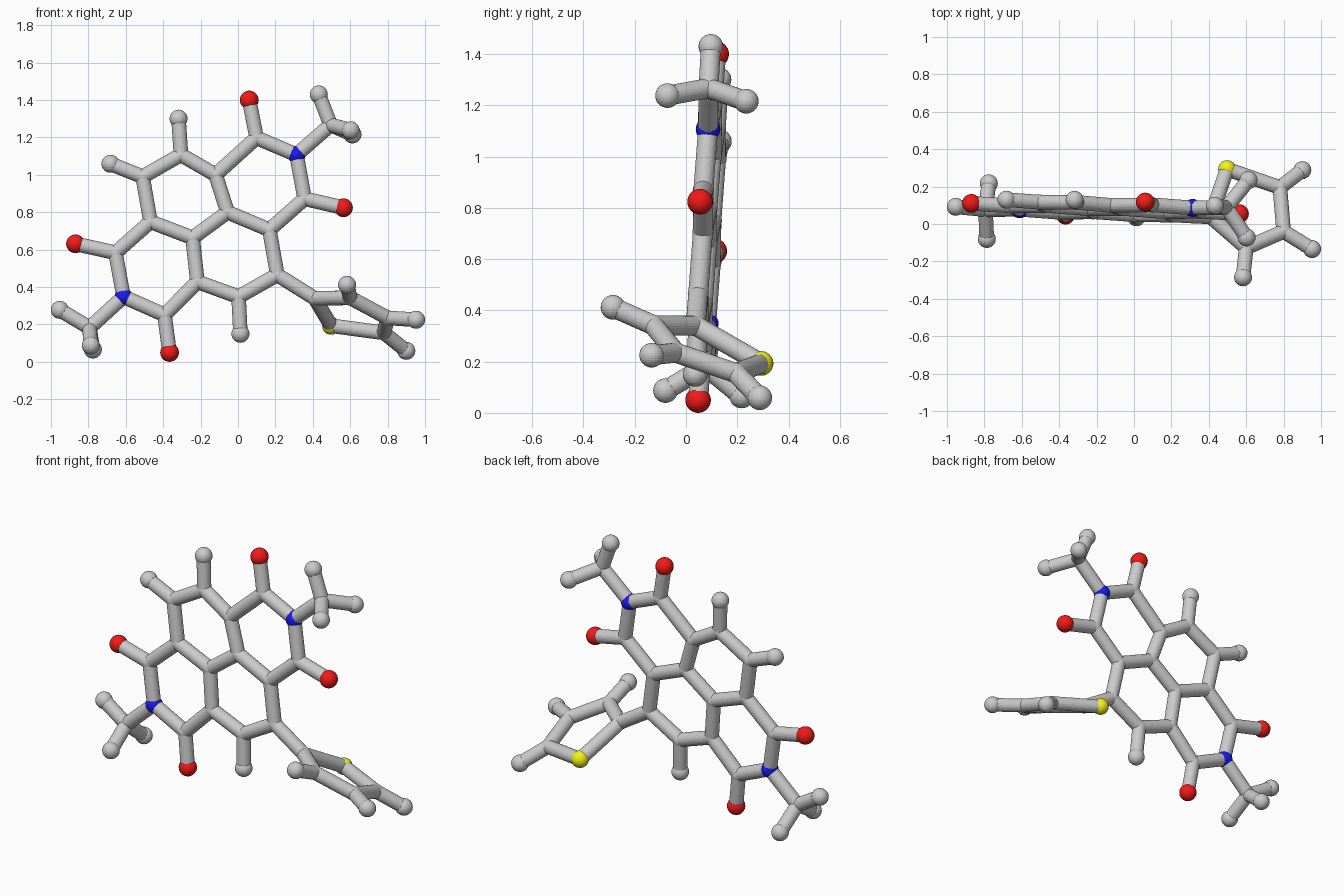
import bpy, bmesh
from mathutils import Vector, Matrix

if "Cube" in bpy.data.objects:
    bpy.data.objects.remove(bpy.data.objects["Cube"])

BALL, STICK = 0.048, 0.039


def core(x, z):
    """Point on the slightly tilted plane of the fused rings."""
    return Vector((x, 0.0264 - 0.0475 * x + 0.0672 * z, z))


# Atoms lying in the flat core (x, z)
flat = {
    "A1": (-.12, 1.0), "A2": (-.305, 1.107), "A3": (-.51, .99), "A4": (-.468, .749),
    "A5": (-.243, .663), "A6": (-.056, .80), "A7": (.168, .706), "A8": (.21, .465),
    "A9": (.003, .348), "A10": (-.217, .428),
    "B1": (.099, 1.198), "N1": (.313, 1.107), "B2": (.356, .872),
    "O1": (.06, 1.40), "O2": (.564, .824), "M1": (.495, 1.267),
    "B3": (-.655, .583), "N2": (-.612, .348), "B4": (-.393, .251),
    "O3": (-.869, .631), "O4": (-.366, .05), "M2": (-.794, .182),
    "H2": (-.318, 1.30), "H3": (-.682, 1.059), "H9": (.013, .15),
}
atoms = {k: core(*v) for k, v in flat.items()}

# Methyl hydrogens and the twisted five-sided ring (x, y, z)
solid = {
    "Ha": (.432, .097, 1.43), "Hb": (.602, -.072, 1.238), "Hc": (.612, .235, 1.216),
    "Hd": (-.953, .092, .278), "He": (-.787, -.08, .087), "Hf": (-.776, .217, .066),
    "T1": (.41, .038, .34), "T2": (.60, -.127, .342), "T3": (.80, -.04, .235),
    "T4": (.78, .195, .155), "S1": (.498, .293, .193),
    "Hg": (.583, -.285, .412), "Hh": (.952, -.134, .225), "Hi": (.90, .288, .059),
}
atoms.update({k: Vector(v) for k, v in solid.items()})

# Chains of bonded atoms
chains = """A1 A2 A3 A4 A5 A6 A1|A6 A7 A8 A9 A10 A5|A1 B1 N1 B2 A7|A4 B3 N2 B4 A10
B1 O1|B2 O2|B3 O3|B4 O4|N1 M1|N2 M2|A2 H2|A3 H3|A9 H9
M1 Ha|M1 Hb|M1 Hc|M2 Hd|M2 He|M2 Hf
A8 T1 T2 T3 T4 S1 T1|T2 Hg|T3 Hh|T4 Hi""".replace("\n", "|").split("|")


def finish(name, bm, color=None):
    mesh = bpy.data.meshes.new(name)
    bm.to_mesh(mesh)
    bm.free()
    obj = bpy.data.objects.new(name, mesh)
    bpy.context.collection.objects.link(obj)
    if color:
        mat = bpy.data.materials.new(name)
        mat.diffuse_color = color
        mat.use_nodes = True
        mat.node_tree.nodes["Principled BSDF"].inputs["Base Color"].default_value = mat.diffuse_color
        mesh.materials.append(mat)


# Bond sticks
bm = bmesh.new()
for chain in chains:
    names = chain.split()
    for a, b in zip(names, names[1:]):
        p, q = atoms[a], atoms[b]
        d = q - p
        rot = d.to_track_quat('Z', 'Y').to_matrix().to_4x4()
        bmesh.ops.create_cone(bm, cap_ends=True, segments=24, radius1=STICK, radius2=STICK,
                              depth=d.length, matrix=Matrix.Translation((p + q) / 2) @ rot)
finish("bond_sticks", bm)

# Atom balls, one object per colour
groups = {
    "grey_balls": ("ABMTH", None),
    "red_balls": ("O", (0.9, 0.01, 0.01, 1)),
    "blue_balls": ("N", (0.01, 0.01, 0.9, 1)),
    "yellow_ball": ("S", (0.9, 0.9, 0.01, 1)),
}
for name, (letters, color) in groups.items():
    bm = bmesh.new()
    for key, p in atoms.items():
        if key[0] in letters:
            # ring and methyl carbons barely show past the sticks
            r = 0.041 if key[0] in "ABMT" else 0.05 if key[0] == "O" else BALL
            bmesh.ops.create_uvsphere(bm, u_segments=24, v_segments=16, radius=r,
                                      matrix=Matrix.Translation(p))
    finish(name, bm, color)
